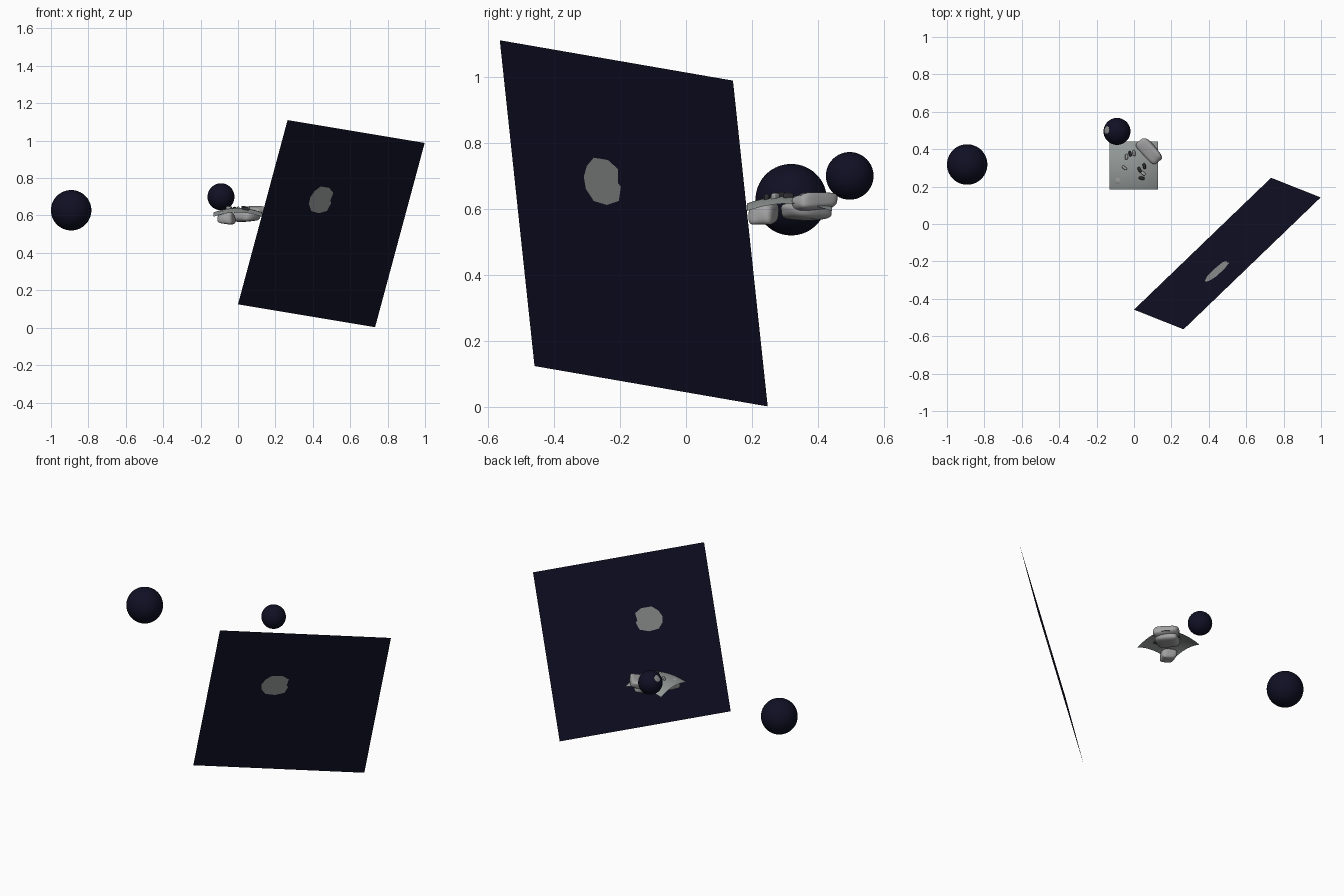
import bpy, bmesh, math, random
from mathutils import Vector, Matrix

if "Cube" in bpy.data.objects:
    bpy.data.objects.remove(bpy.data.objects["Cube"])

random.seed(4)


def mat(name, rgb):
    m = bpy.data.materials.new(name)
    m.diffuse_color = (*rgb, 1)
    m.use_nodes = True
    m.node_tree.nodes["Principled BSDF"].inputs["Base Color"].default_value = m.diffuse_color
    return m


NAVY = mat("night navy", (0.005, 0.005, 0.018))
PALE = mat("moon grey", (0.27, 0.28, 0.275))
GROUND = mat("ground grey", (0.30, 0.33, 0.32))
STONE = mat("stone grey", (0.36, 0.36, 0.36))
DARK = mat("dark pebble", (0.03, 0.03, 0.035))


def finish(bm, name, mats, smooth=True):
    me = bpy.data.meshes.new(name)
    bm.to_mesh(me)
    bm.free()
    for m in mats:
        me.materials.append(m)
    for p in me.polygons:
        p.use_smooth = smooth
    ob = bpy.data.objects.new(name, me)
    bpy.context.collection.objects.link(ob)
    return ob


# Tilted sky panel, with the moon cut into it as its own face
tl, tr = Vector((0.265, -0.563, 1.11)), Vector((0.998, 0.142, 0.988))
bl = Vector((0.0, -0.458, 0.125))
br = bl + tr - tl
moon_yz = [(-.309, .697), (-.30, .73), (-.279, .755), (-.236, .748), (-.206, .721),
           (-.206, .679), (-.197, .667), (-.203, .624), (-.239, .612), (-.279, .624), (-.303, .661)]
n = (tr - tl).cross(bl - tl)
bm = bmesh.new()
TL, TR, BR, BL = [bm.verts.new(p) for p in (tl, tr, br, bl)]
moon = []
for y, z in moon_yz:
    x = tl.x - (n.y * (y - tl.y) + n.z * (z - tl.z)) / n.x
    moon.append(bm.verts.new((x, y, z)))
bm.faces.new([TL] + moon[:7] + [TR])
bm.faces.new([BL, BR] + moon[6:] + [moon[0]])
bm.faces.new([TL, BL, moon[0]])
bm.faces.new([TR, moon[6], BR])
bm.faces.new(moon).material_index = 1
bmesh.ops.recalc_face_normals(bm, faces=bm.faces)
bmesh.ops.triangulate(bm, faces=bm.faces)
finish(bm, "sky_panel", [NAVY, PALE], False)


# Sky globes, the small one with a pale spot
def globe(name, c, r, spot=None):
    bm = bmesh.new()
    bmesh.ops.create_uvsphere(bm, u_segments=64, v_segments=40, radius=r)
    if spot:
        d = Vector(spot).normalized()
        for f in bm.faces:
            if f.calc_center_median().normalized().dot(d) > math.cos(0.28):
                f.material_index = 1
    bmesh.ops.translate(bm, verts=bm.verts, vec=c)
    finish(bm, name, [NAVY, PALE])


globe("large_globe", (-0.892, 0.318, 0.628), 0.108)
globe("small_globe", (-0.091, 0.495, 0.70), 0.072, (-0.76, 0.1, 0.6))


# Domed ground sheet with drooping corners
CX, CY = -0.002, 0.313


def ground_z(x, y):
    return 0.64 - 1.4 * ((x - CX) ** 2 + (y - CY) ** 2)


bm = bmesh.new()
bmesh.ops.create_grid(bm, x_segments=24, y_segments=24, size=0.129)
for v in bm.verts:
    v.co.x += CX
    v.co.y += CY
    v.co.z = ground_z(v.co.x, v.co.y)
finish(bm, "ground_sheet", [GROUND])


# Rounded stones made from jittered, subdivided boxes
def stone(name, c, size, rot, m, jitter=0.12):
    bm = bmesh.new()
    bmesh.ops.create_cube(bm, size=1)
    bmesh.ops.subdivide_edges(bm, edges=bm.edges, cuts=1, use_grid_fill=True)
    for v in bm.verts:
        v.co += Vector([random.uniform(-jitter, jitter) for _ in range(3)])
        v.co = Vector([a * b * 1.15 for a, b in zip(v.co, size)])
    bmesh.ops.rotate(bm, verts=bm.verts, cent=(0, 0, 0),
                     matrix=Matrix.Rotation(rot[2], 3, 'Z') @ Matrix.Rotation(rot[1], 3, 'Y')
                     @ Matrix.Rotation(rot[0], 3, 'X'))
    bmesh.ops.translate(bm, verts=bm.verts, vec=c)
    ob = finish(bm, name, [m])
    ob.modifiers.new("round", 'SUBSURF').levels = 2
    ob.modifiers["round"].render_levels = 2


stone("large_stone", (0.08, 0.392, 0.622), (0.135, 0.065, 0.045), (0.2, 0, -0.85), STONE)
stone("large_stone_base", (0.05, 0.365, 0.595), (0.12, 0.10, 0.05), (0, 0, -0.85), STONE)
stone("corner_stone", (-0.065, 0.232, 0.588), (0.085, 0.065, 0.058), (0, 0.1, -0.3), STONE)

# Small pebbles poking through the ground
for i, (x, y) in enumerate([(-0.04, 0.36), (-0.02, 0.375), (-0.05, 0.30), (0.03, 0.29),
                            (0.05, 0.27), (0.055, 0.31), (0.0, 0.38), (0.04, 0.245)]):
    stone(f"pebble_{i + 1}", (x, y, ground_z(x, y) + 0.003), (0.026, 0.014, 0.018),
          (0, 0, random.uniform(0, 3)), DARK if i % 2 else STONE)
